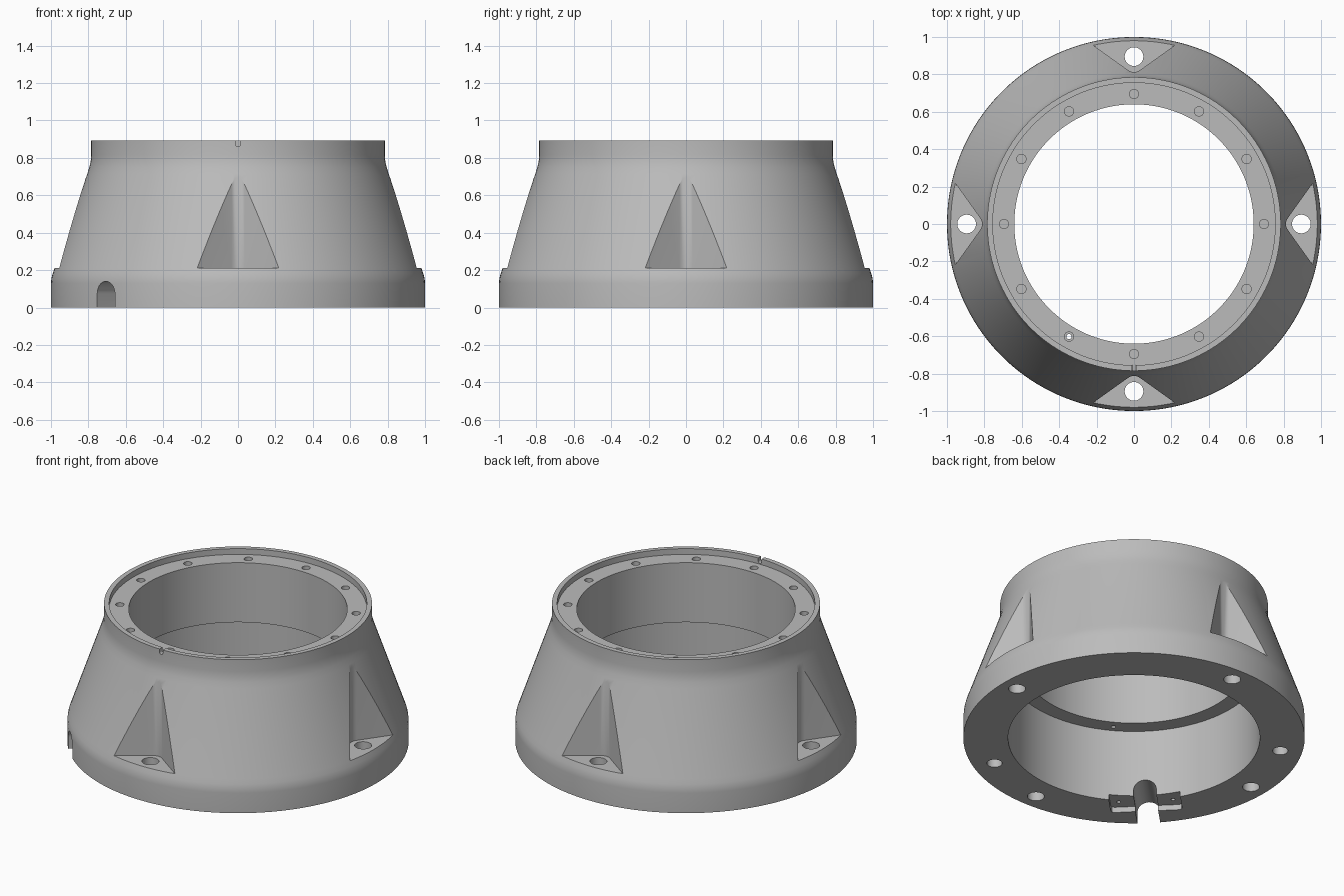
import bpy, bmesh
from math import radians, cos, sin, pi
from mathutils import Matrix, Vector

old = bpy.data.objects.get("Cube")
if old:
    bpy.data.objects.remove(old, do_unlink=True)

grey = bpy.data.materials.new("plain grey")
grey.use_nodes = True
grey.diffuse_color = (0.5, 0.5, 0.5, 1)
grey.node_tree.nodes["Principled BSDF"].inputs["Base Color"].default_value = (0.5, 0.5, 0.5, 1)


def finish(bm, name):
    bmesh.ops.recalc_face_normals(bm, faces=bm.faces)
    mesh = bpy.data.meshes.new(name)
    bm.to_mesh(mesh)
    bm.free()
    mesh.materials.append(grey)
    obj = bpy.data.objects.new(name, mesh)
    bpy.context.scene.collection.objects.link(obj)
    return obj


def turn(angle):
    """Turn the local outward direction (+y) to the given compass angle."""
    return Matrix.Rotation(radians(angle - 90), 4, 'Z')


def prism(bm, pts, lo, hi, angle, radial=False):
    """Extrude an outline upward, or outward along the radius."""
    def place(p, d):
        return turn(angle) @ (Vector((p[0], d, p[1])) if radial else Vector((p[0], p[1], d)))
    a = [bm.verts.new(place(p, lo)) for p in pts]
    b = [bm.verts.new(place(p, hi)) for p in pts]
    bm.faces.new(a)
    bm.faces.new(b)
    for i in range(len(pts)):
        j = (i + 1) % len(pts)
        bm.faces.new((a[i], a[j], b[j], b[i]))


def circle(x, y, r, n=24):
    return [(x + r * cos(2 * pi * i / n), y + r * sin(2 * pi * i / n)) for i in range(n)]


def arch(r, spring, end, sign=1, n=16):
    """Round-ended slot outline, open end at height 'end'."""
    arc = [(r * cos(pi * i / n), spring + sign * r * sin(pi * i / n)) for i in range(n + 1)]
    return arc + [(-r, end), (r, end)]


# Turned housing: base flange, cone, rim, recessed ledge, stepped bore
profile = [(0.738, 0), (1, 0), (1, 0.13), (0.998, 0.155), (0.991, 0.182), (0.98, 0.212),
           (0.806, 0.715), (0.795, 0.75), (0.788, 0.78), (0.785, 0.815), (0.785, 0.892),
           (0.755, 0.892), (0.755, 0.855), (0.64, 0.855), (0.64, 0.47), (0.738, 0.47)]
bm = bmesh.new()
STEPS = 144
rings = []
for k in range(STEPS):
    a = 2 * pi * (k + 0.5) / STEPS
    rings.append([bm.verts.new((r * cos(a), r * sin(a), z)) for r, z in profile])
for k in range(STEPS):
    p, q = rings[k], rings[(k + 1) % STEPS]
    for i in range(len(profile)):
        j = (i + 1) % len(profile)
        bm.faces.new((p[i], q[i], q[j], p[j]))
housing = finish(bm, "housing")

cutters = []

# Four V-shaped bolt pockets in the cone
side = [(0.018, 0.815), (0.035, 0.825), (0.405, 1.089)]
vee = [(-x, y) for x, y in reversed(side)] + [(0, 0.812)] + side
bm = bmesh.new()
for angle in range(0, 360, 90):
    prism(bm, vee, 0.212, 1.1, angle)
cutters.append(finish(bm, "pocket_cutter"))

# Mounting holes, blind base holes, ring of screw holes
bm = bmesh.new()
for angle in range(0, 360, 90):
    prism(bm, circle(0, 0.895, 0.05, 32), -0.1, 0.3, angle)
for angle in (150, 300):
    prism(bm, circle(0, 0.87, 0.045, 32), -0.1, 0.15, angle)
for angle in range(0, 360, 30):
    prism(bm, circle(0, 0.695, 0.025), 0.77, 0.95, angle)
cutters.append(finish(bm, "hole_cutter"))

# Shallow recess under the base around the cable slot
CABLE = 225
bm = bmesh.new()
prism(bm, [(-0.21, 0.6), (0.21, 0.6), (0.21, 0.84), (0.204, 0.854), (0.19, 0.86),
           (-0.19, 0.86), (-0.204, 0.854), (-0.21, 0.84)], -0.1, 0.035, CABLE)
cutters.append(finish(bm, "recess_cutter"))

# Arched cable slot through the base, and small slot in the rim
bm = bmesh.new()
prism(bm, arch(0.067, 0.073, -0.1), 0.6, 1.1, CABLE, radial=True)
prism(bm, arch(0.012, 0.872, 1.0, -1), 0.72, 0.85, 270, radial=True)
cutters.append(finish(bm, "slot_cutter"))

# Clip screw holes in the recess, and one small drain through the ledge
bm = bmesh.new()
for x in (-0.16, 0.16):
    prism(bm, circle(x, 0.8, 0.012, 16), -0.05, 0.1, CABLE)
prism(bm, circle(0, 0.695, 0.014, 16), 0.4, 0.82, 240)
cutters.append(finish(bm, "small_hole_cutter"))

# Cut everything, bake the result and remove the cutters
for c in cutters:
    c.hide_render = True
    mod = housing.modifiers.new(c.name, 'BOOLEAN')
    mod.operation = 'DIFFERENCE'
    mod.solver = 'EXACT'
    mod.object = c
bpy.context.view_layer.update()
graph = bpy.context.evaluated_depsgraph_get()
baked = bpy.data.meshes.new_from_object(housing.evaluated_get(graph))
housing.modifiers.clear()
housing.data = baked
for c in cutters:
    bpy.data.objects.remove(c, do_unlink=True)

bpy.ops.object.select_all(action='DESELECT')
housing.select_set(True)
bpy.context.view_layer.objects.active = housing
bpy.ops.object.shade_smooth_by_angle(angle=radians(28))
